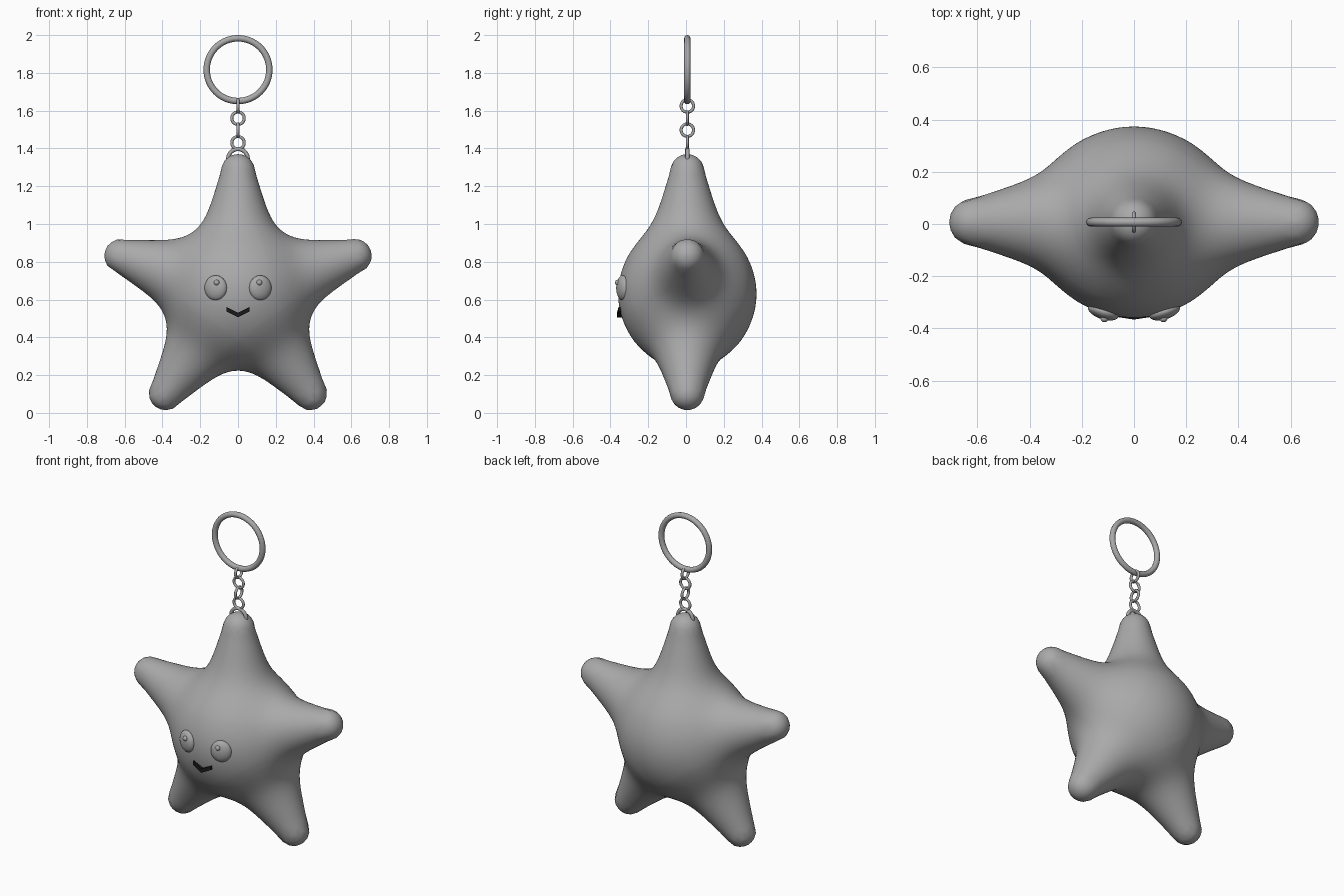
import bpy, bmesh
from math import sin, cos, pi, exp, log, hypot, radians
from mathutils import Vector, Matrix

if "Cube" in bpy.data.objects:
    bpy.data.objects.remove(bpy.data.objects["Cube"])

CENTRE = Vector((0, 0.007, 0.63))


def make_material(name, rgb):
    m = bpy.data.materials.new(name)
    m.use_nodes = True
    m.diffuse_color = (*rgb, 1)
    m.node_tree.nodes["Principled BSDF"].inputs["Base Color"].default_value = (*rgb, 1)
    return m


grey = make_material("grey", (0.4, 0.4, 0.4))
black = make_material("black", (0.01, 0.01, 0.01))


def finish(obj, name, mat, smooth=True):
    obj.name = obj.data.name = name
    obj.data.materials.append(mat)
    if smooth:
        for p in obj.data.polygons:
            p.use_smooth = True
    return obj


def add_bmesh(bm, name, mat, smooth=True):
    mesh = bpy.data.meshes.new(name)
    bm.to_mesh(mesh)
    bm.free()
    obj = bpy.data.objects.new(name, mesh)
    bpy.context.collection.objects.link(obj)
    return finish(obj, name, mat, smooth)


# Plush star: a ball softly blended with five tapering round arms
ARMS = [(cos(pi / 2 + i * 2 * pi / 5), sin(pi / 2 + i * 2 * pi / 5)) for i in range(5)]
BLEND = 0.045


def star_distance(p):
    total = exp(-(p.length - 0.363) / BLEND)
    for ax, az in ARMS:
        along = p.x * ax + p.z * az
        across = hypot(p.x * az - p.z * ax, p.y)
        t = min(max(along, 0.2), 0.65)
        radius = 0.09 + (0.65 - t) * 0.3
        total += exp(-(hypot(along - t, across) - radius) / BLEND)
    return -BLEND * log(total)


bm = bmesh.new()
bmesh.ops.create_icosphere(bm, subdivisions=6, radius=1)
for v in bm.verts:
    direction = v.co.normalized()
    low, high = 0.3, 0.8
    for _ in range(11):
        mid = (low + high) / 2
        if star_distance(direction * mid) < 0:
            low = mid
        else:
            high = mid
    v.co = CENTRE + direction * low
add_bmesh(bm, "star_body", grey)


# Eyes: flattened balls lying on the face, each with a small bead pupil
def add_ball(name, location, scale, turn=Matrix()):
    bm = bmesh.new()
    bmesh.ops.create_uvsphere(bm, u_segments=24, v_segments=16, radius=1)
    shape = Matrix.Translation(location) @ turn @ Matrix.Diagonal((*scale, 1))
    bm.transform(shape)
    add_bmesh(bm, name, grey)


for side, label in ((1, "left"), (-1, "right")):
    turn = Matrix.Rotation(side * radians(19), 4, "Z")
    add_ball(label + "_eye", (side * 0.118, -0.335, 0.662), (0.062, 0.03, 0.066), turn)
    add_ball(label + "_pupil", (side * 0.113, -0.363, 0.69), (0.015, 0.013, 0.015))

# Mouth: a shallow V strip following the face
bm = bmesh.new()
rows = []
for y in (-0.366, -0.335):
    for drop in (0.012, -0.012):
        rows.append([bm.verts.new((x, y + abs(x) * 0.15, 0.518 + abs(x) * 0.5 + drop))
                     for x in (-0.062, 0, 0.062)])
front_top, front_low, back_top, back_low = rows
loop = [front_top, front_low, back_low, back_top]
for a, b in zip(loop, loop[1:] + loop[:1]):
    for i in range(2):
        bm.faces.new((a[i], b[i], b[i + 1], a[i + 1]))
for i in (0, 2):
    bm.faces.new([row[i] for row in loop])
bmesh.ops.recalc_face_normals(bm, faces=bm.faces)
add_bmesh(bm, "mouth", black, smooth=False)


# Key ring, chain links and hanging loop
def add_ring(name, z, major, minor, sideways=False, segments=32):
    rotation = (0, pi / 2, 0) if sideways else (pi / 2, 0, 0)
    bpy.ops.mesh.primitive_torus_add(
        location=(0, CENTRE.y, z), rotation=rotation, major_radius=major,
        minor_radius=minor, major_segments=segments, minor_segments=12)
    finish(bpy.context.object, name, grey)


add_ring("key_ring", 1.817, 0.166, 0.017, segments=64)
for i, z in enumerate((1.625, 1.56, 1.497, 1.43)):
    add_ring(f"chain_link_{i + 1}", z, 0.033, 0.008, sideways=i % 2 == 0)
add_ring("hanging_loop", 1.345, 0.052, 0.011)
